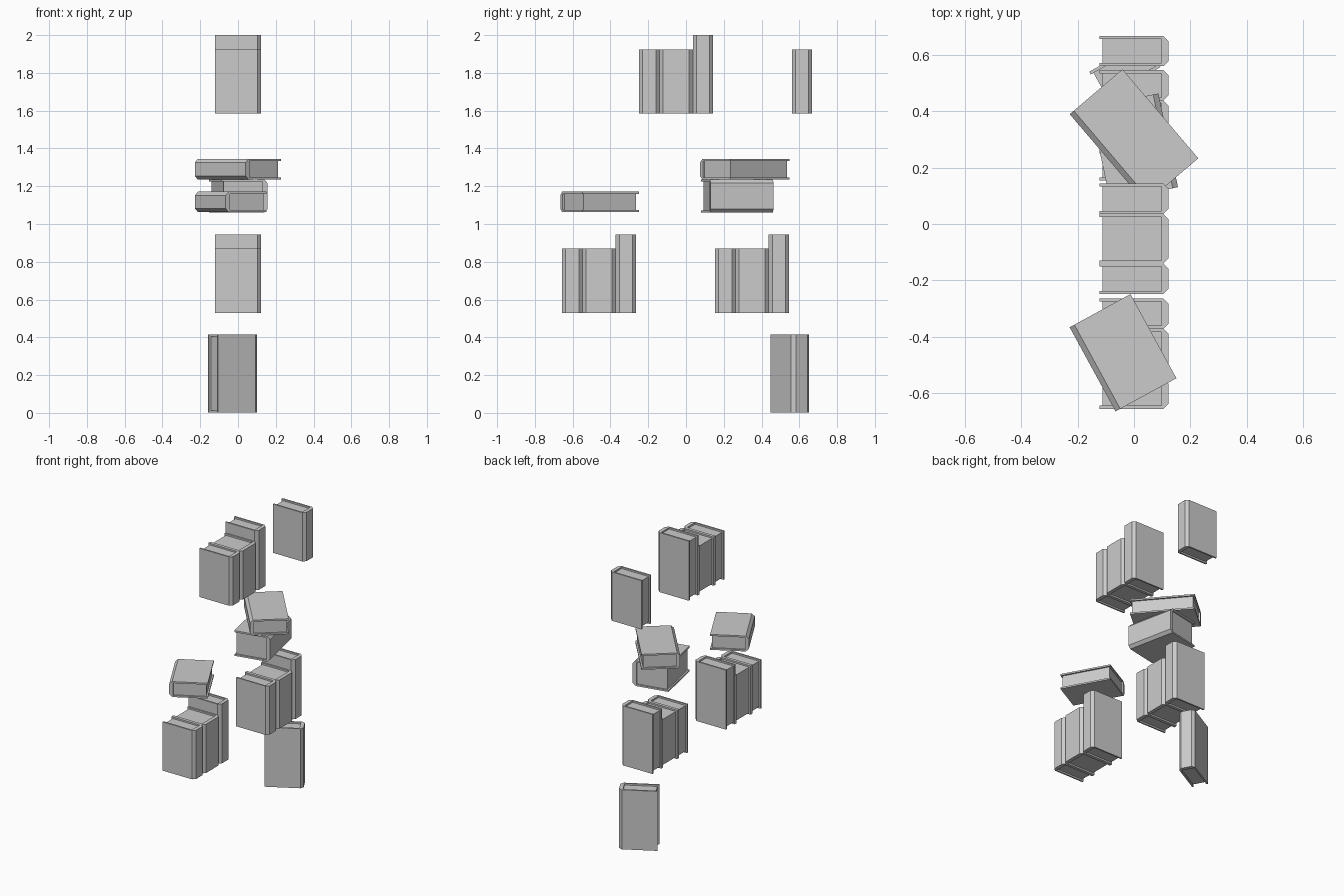
import bpy, bmesh
from math import radians
from mathutils import Matrix

if "Cube" in bpy.data.objects:
    bpy.data.objects.remove(bpy.data.objects["Cube"])

DEPTH = 0.246      # fore edge to spine
BOARD = 0.011      # cover thickness
CHAMFER = 0.019    # bevel along the spine
INSET = 0.011      # pages recessed inside the cover


def prism(name, outline, z0, z1, matrix):
    """Extrude an XY outline from z0 to z1."""
    bm = bmesh.new()
    face = bm.faces.new([bm.verts.new((x, y, z0)) for x, y in outline])
    top = bmesh.ops.extrude_face_region(bm, geom=[face])["geom"]
    moved = [v for v in top if isinstance(v, bmesh.types.BMVert)]
    bmesh.ops.translate(bm, verts=moved, vec=(0, 0, z1 - z0))
    bmesh.ops.recalc_face_normals(bm, faces=bm.faces)
    mesh = bpy.data.meshes.new(name)
    bm.to_mesh(mesh)
    bm.free()
    obj = bpy.data.objects.new(name, mesh)
    bpy.context.collection.objects.link(obj)
    obj.matrix_world = matrix


def book(name, thick, height, center, angle=0, lying=False):
    """Book with its spine towards local +x, centred on center."""
    m = Matrix.Translation(center) @ Matrix.Rotation(radians(angle), 4, 'Z')
    if lying:
        m = m @ Matrix.Rotation(radians(90), 4, 'X')
    d, t, h = DEPTH / 2, thick / 2, height / 2
    ti, xi = t - BOARD, d - 0.026
    # wrap-around cover with bevelled spine
    half = [(xi, ti), (-d, ti), (-d, t), (d - CHAMFER, t), (d, t - CHAMFER)]
    cover = half + [(x, -y) for x, y in reversed(half)]
    prism(name + "_cover", cover, -h, h, m)
    # page block
    pages = [(-d + INSET, -ti), (xi, -ti), (xi, ti), (-d + INSET, ti)]
    prism(name + "_pages", pages, -h + INSET, h - INSET, m)


THIN, THICK = 0.108, 0.176
SHORT, TALL = 0.34, 0.415

# three identical rows of upright books
for row, (y, z) in enumerate([(-0.656, 0.53), (0.154, 0.53), (-0.248, 1.585)], 1):
    for label, t, h in [("thin", THIN, SHORT), ("thick", THICK, SHORT), ("tall", THIN, TALL)]:
        book(f"row{row}_{label}_book", t, h, (0, y + t / 2, z + h / 2))
        y += t

# single upright books
book("top_single_book", THIN, SHORT, (0, 0.614, 1.755))
book("turned_tall_book", THIN, TALL, (-0.025, 0.553, 0.2085), 29)

# books lying flat
book("flat_thin_book", THIN, SHORT, (-0.039, -0.457, 1.117), 208.6, True)
book("stack_lower_book", THICK, SHORT, (0.001, 0.272, 1.148), 11.8, True)
book("stack_upper_book", THIN, TALL, (0, 0.3115, 1.29), 220.4, True)
